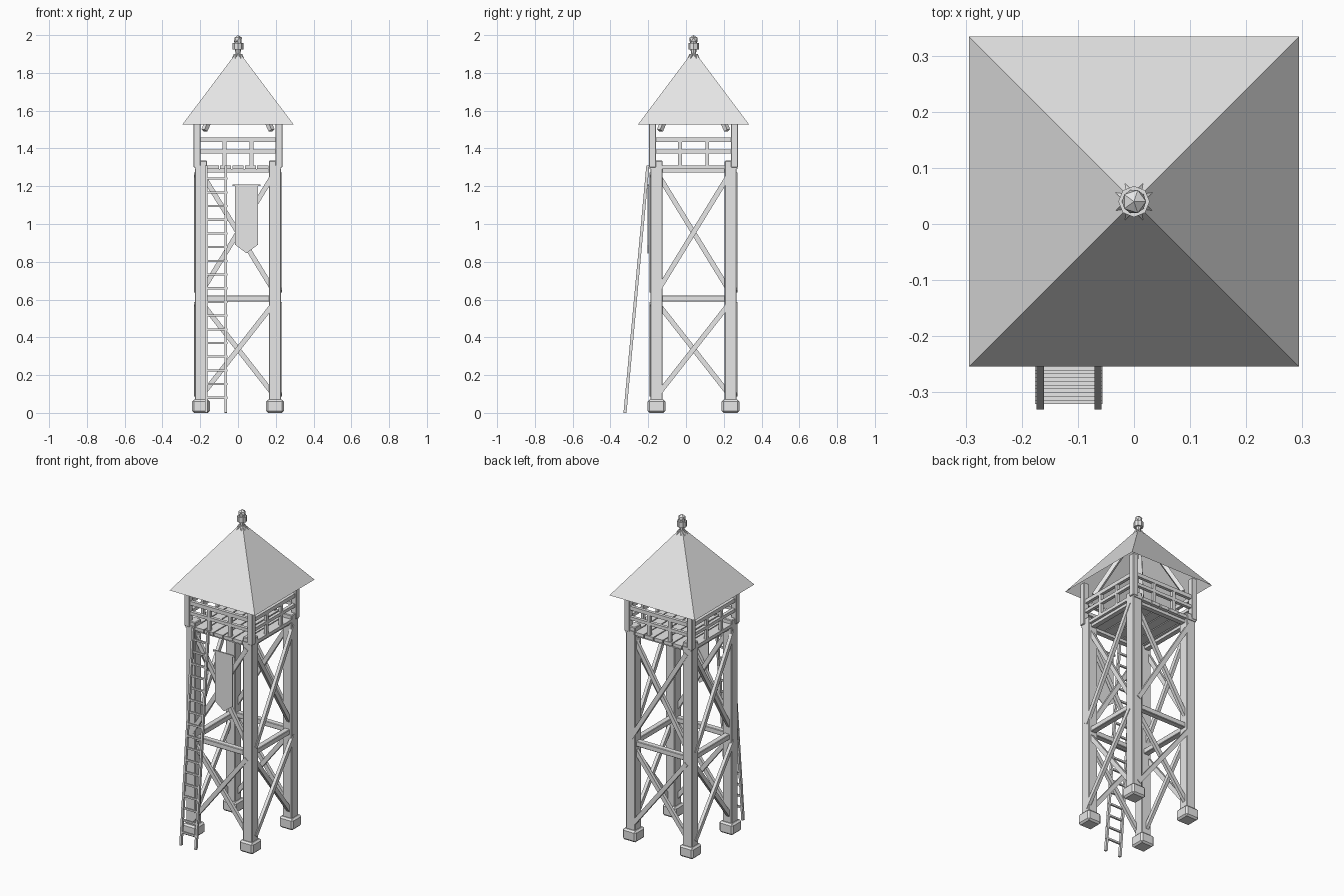
import bpy, bmesh
from math import pi
from mathutils import Matrix, Vector

cube = bpy.data.objects.get("Cube")
if cube:
    bpy.data.objects.remove(cube, do_unlink=True)

grey = bpy.data.materials.new("plain_grey")
grey.use_nodes = True
grey.diffuse_color = (0.8, 0.8, 0.8, 1)
grey.node_tree.nodes["Principled BSDF"].inputs["Base Color"].default_value = (0.8, 0.8, 0.8, 1)

CENTRE = Matrix.Translation((0, 0.04, 0))   # tower axis
LEG = 0.196                                 # leg distance from the axis
TURNS = [CENTRE @ Matrix.Rotation(i * pi / 2, 4, 'Z') for i in range(4)]


def finish(name, bm, bevel=0):
    mesh = bpy.data.meshes.new(name)
    bm.to_mesh(mesh)
    bm.free()
    mesh.materials.append(grey)
    obj = bpy.data.objects.new(name, mesh)
    bpy.context.collection.objects.link(obj)
    if bevel:
        mod = obj.modifiers.new("Bevel", 'BEVEL')
        mod.width = bevel
        mod.segments = 1
    return obj


def bar(bm, p, q, width, depth, facing=(0, -1, 0), place=CENTRE):
    """Square timber from p to q; depth is measured along facing."""
    p, q = Vector(p), Vector(q)
    z = (q - p).normalized()
    x = Vector(facing).cross(z).normalized()
    y = z.cross(x)
    frame = Matrix((x, y, z)).transposed().to_4x4()
    size = Matrix.Diagonal((width, depth, (q - p).length, 1))
    bmesh.ops.create_cube(bm, size=1, matrix=place @ Matrix.Translation((p + q) / 2) @ frame @ size)


def four_sided(name, bars, bevel=0):
    """Repeat a list of timbers on the four sides of the tower."""
    bm = bmesh.new()
    for turn in TURNS:
        for b in bars:
            bar(bm, *b, place=turn)
    return finish(name, bm, bevel)


# Stone feet, legs and upper posts
four_sided("footings", [((-LEG, -LEG, 0), (-LEG, -LEG, 0.07), 0.094, 0.094)], 0.01)
four_sided("legs", [((-LEG, -LEG, 0.06), (-LEG, -LEG, 1.335), 0.064, 0.064)], 0.004)
four_sided("roof_posts", [((-0.217, -0.217, 1.3), (-0.217, -0.217, 1.57), 0.036, 0.036)], 0.003)

# Cross braces: one outside, one inside on each side
braces = []
for low, high in ((0.095, 0.58), (0.645, 1.265)):
    for s, depth in ((1, -0.222), (-1, -0.203)):
        braces.append(((-s * 0.19, depth, low), (s * 0.19, depth, high), 0.026, 0.02))
four_sided("cross_braces", braces)

# Horizontal beams
four_sided("middle_beams", [((-0.18, -LEG, 0.605), (0.18, -LEG, 0.605), 0.032, 0.036)], 0.003)
four_sided("deck_beams", [((-0.18, -LEG, 1.282), (0.18, -LEG, 1.282), 0.02, 0.03)])

# Deck planks
bm = bmesh.new()
count = 7
pitch = 0.46 / count
for i in range(count):
    x = (i - (count - 1) / 2) * pitch
    bar(bm, (x, -0.233, 1.3), (x, 0.233, 1.3), pitch - 0.006, 0.02, (0, 0, 1))
finish("deck_planks", bm)

# Railing
rails = [((-0.215, -0.217, z), (0.215, -0.217, z), w, 0.02) for z, w in ((1.447, 0.024), (1.384, 0.02))]
rails += [((x, -0.217, 1.305), (x, -0.217, 1.44), 0.02, 0.018) for x in (-0.072, 0.072)]
four_sided("railing", rails)

# Roof shell, open below
bm = bmesh.new()
bmesh.ops.create_cone(bm, cap_ends=False, segments=4, radius1=0.294 * 2 ** 0.5, radius2=0.002, depth=0.39,
                      matrix=CENTRE @ Matrix.Translation((0, 0, 1.722)) @ Matrix.Rotation(pi / 4, 4, 'Z'))
finish("roof", bm)

# Rafters meeting at the peak
four_sided("rafters", [((-0.178, -0.178, 1.495), (-0.006, -0.006, 1.895), 0.024, 0.024, (1, -1, 0))])

# Finial
bm = bmesh.new()
for z, r1, r2, h in ((1.907, 0.012, 0.016, 0.04), (1.942, 0.028, 0.028, 0.034), (1.963, 0.019, 0.019, 0.012)):
    bmesh.ops.create_cone(bm, cap_ends=True, segments=8, radius1=r1, radius2=r2, depth=h,
                          matrix=CENTRE @ Matrix.Translation((0, 0, z)))
bmesh.ops.create_icosphere(bm, subdivisions=1, radius=0.024,
                           matrix=CENTRE @ Matrix.Translation((0, 0, 1.976)))
finish("finial", bm)

# Ladder leaning on the front of the deck
bm = bmesh.new()
foot, top = Vector((0, -0.323, 0)), Vector((0, -0.202, 1.31))
here = Matrix.Identity(4)
for x in (-0.167, -0.064):
    side = Vector((x, 0, 0))
    bar(bm, foot + side, top + side, 0.013, 0.016, place=here)
for i in range(17):
    p = foot.lerp(top, (0.08 + i * 0.0725) / 1.31)
    bar(bm, p + Vector((-0.176, 0, 0)), p + Vector((-0.056, 0, 0)), 0.011, 0.011, place=here)
finish("ladder", bm)

# Hanging banner with a pointed lower end
bm = bmesh.new()
outline = [(-0.015, 1.205), (-0.015, 0.89), (0.045, 0.845), (0.105, 0.89), (0.105, 1.205)]
face = bm.faces.new([bm.verts.new((x, -0.203, z)) for x, z in outline])
made = bmesh.ops.extrude_face_region(bm, geom=[face])["geom"]
bmesh.ops.translate(bm, vec=(0, 0.004, 0), verts=[v for v in made if isinstance(v, bmesh.types.BMVert)])
bmesh.ops.recalc_face_normals(bm, faces=bm.faces)
finish("banner", bm)

bm = bmesh.new()
bar(bm, (-0.03, -0.201, 1.205), (0.12, -0.201, 1.205), 0.009, 0.009, place=here)
finish("banner_rod", bm)
